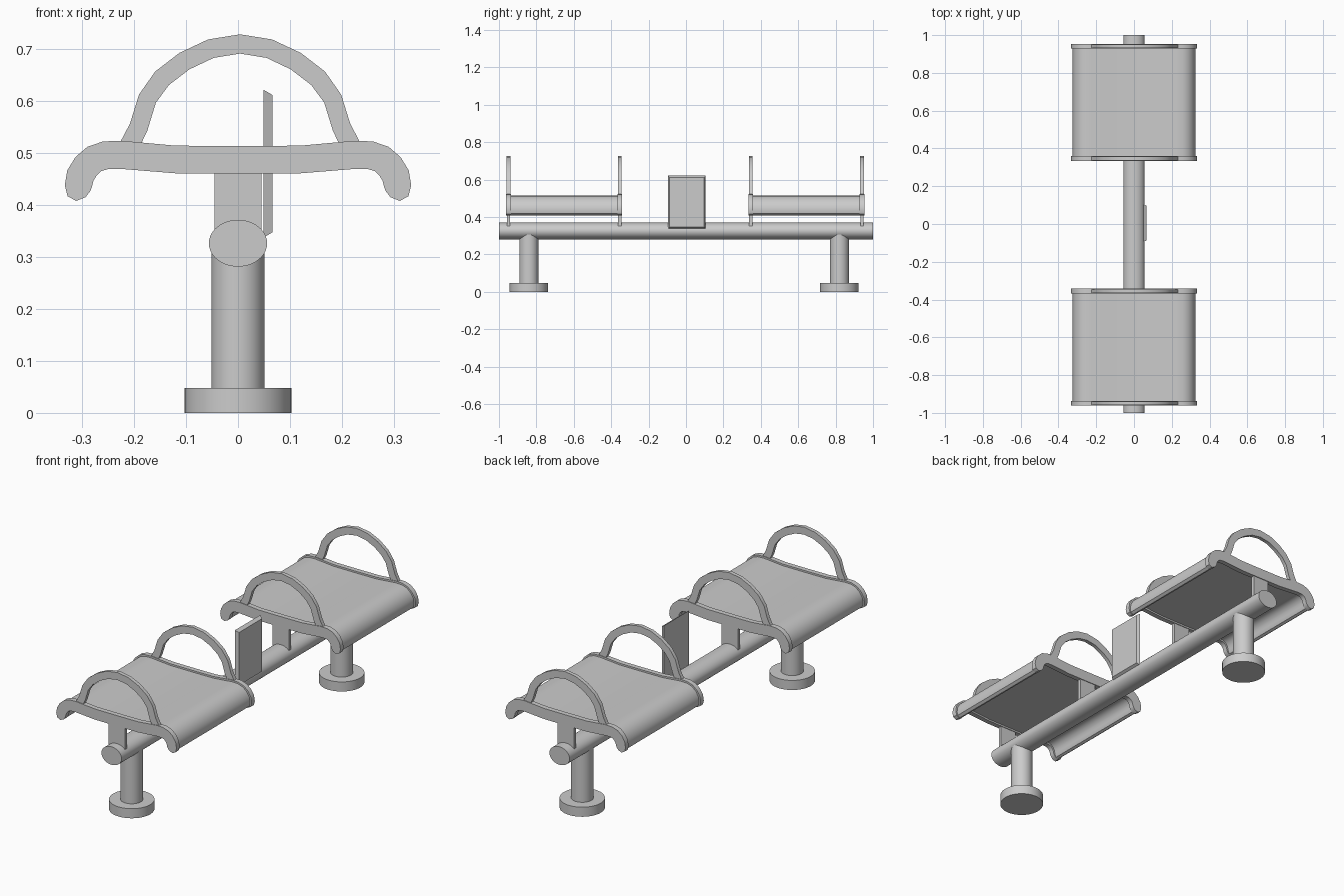
import bpy, bmesh, math
from mathutils import Vector

if "Cube" in bpy.data.objects:
    bpy.data.objects.remove(bpy.data.objects["Cube"])


def finish(obj, angle=35):
    bpy.ops.object.select_all(action='DESELECT')
    obj.select_set(True)
    bpy.context.view_layer.objects.active = obj
    bpy.ops.object.shade_smooth_by_angle(angle=math.radians(angle))


def mirrored(half):
    """Mirror a centre line given from the outer end to x = 0."""
    return half + [(-x, z, h) for x, z, h in reversed(half[:-1])]


def strip(name, line, yc, depth, x_off=0.0):
    """Band following a centre line (x, z, half thickness), extruded along y."""
    bm = bmesh.new()
    rings = []
    for i, (x, z, h) in enumerate(line):
        a, b = line[max(i - 1, 0)], line[min(i + 1, len(line) - 1)]
        t = Vector((b[0] - a[0], b[1] - a[1])).normalized()
        nx, nz = -t.y * h, t.x * h
        rings.append([bm.verts.new((x + x_off + s * nx, yc + e * depth / 2, z + s * nz))
                      for s, e in ((1, -1), (1, 1), (-1, 1), (-1, -1))])
    for a, b in zip(rings, rings[1:]):
        for k in range(4):
            bm.faces.new((a[k], a[(k + 1) % 4], b[(k + 1) % 4], b[k]))
    bm.faces.new(rings[0])
    bm.faces.new(rings[-1])
    bmesh.ops.recalc_face_normals(bm, faces=bm.faces)
    me = bpy.data.meshes.new(name)
    bm.to_mesh(me)
    bm.free()
    obj = bpy.data.objects.new(name, me)
    bpy.context.collection.objects.link(obj)
    finish(obj)


def cylinder(name, loc, r, depth, rot=(0, 0, 0), scale=(1, 1, 1)):
    bpy.ops.mesh.primitive_cylinder_add(vertices=40, radius=r, depth=depth,
                                        location=loc, rotation=rot)
    obj = bpy.context.object
    obj.name = name
    obj.scale = scale
    finish(obj)


def box(name, loc, size):
    bpy.ops.mesh.primitive_cube_add(size=1, location=loc)
    obj = bpy.context.object
    obj.name = name
    obj.scale = size
    return obj


# Main beam, slightly flattened tube
cylinder("beam", (0, 0, 0.326), 0.056, 2.0, (math.pi / 2, 0, 0), (1, 0.045 / 0.056, 1))

# Legs with round feet
for side, y in (("front", -0.84), ("back", 0.82)):
    cylinder(side + "_leg", (0, y, 0.17), 0.051, 0.31)
    cylinder(side + "_foot", (0, y, 0.024), 0.103, 0.048)

# Seat cross-section with curled ends, and handle arch
seat_line = mirrored([(0.302, 0.411, 0.010), (0.306, 0.421, 0.022), (0.307, 0.435, 0.026),
                      (0.303, 0.456, 0.027), (0.292, 0.474, 0.027), (0.276, 0.488, 0.027),
                      (0.255, 0.495, 0.027), (0.225, 0.496, 0.027), (0.12, 0.487, 0.0265),
                      (0.0, 0.4865, 0.0265)])
pan_line = [(x, z, h * 0.68) for x, z, h in seat_line]
arch_line = mirrored([(0.217, 0.505, 0.019), (0.195, 0.549, 0.018), (0.178, 0.604, 0.018),
                      (0.150, 0.643, 0.0185), (0.107, 0.676, 0.0185), (0.056, 0.700, 0.0185),
                      (0.0, 0.709, 0.0185)])

for side, yc in (("front", -0.652), ("back", 0.644)):
    strip(side + "_seat_pan", pan_line, yc, 0.58)
    for end, s in (("a", -1), ("b", 1)):
        tag = f"{side}_{end}"
        strip(tag + "_end_rail", seat_line, yc + s * 0.297, 0.025)
        strip(tag + "_handle", arch_line, yc + s * 0.297, 0.019, 0.004)
        box(tag + "_bracket", (0, yc + s * 0.297, 0.405), (0.09, 0.018, 0.15))

# Sign panel with a chamfered outer rim
panel = box("sign_panel", (0.0575, 0.005, 0.479), (0.017, 0.2, 0.284))
for v in panel.data.vertices:
    if v.co.x > 0:
        v.co.y *= 0.92
        v.co.z *= 0.93
